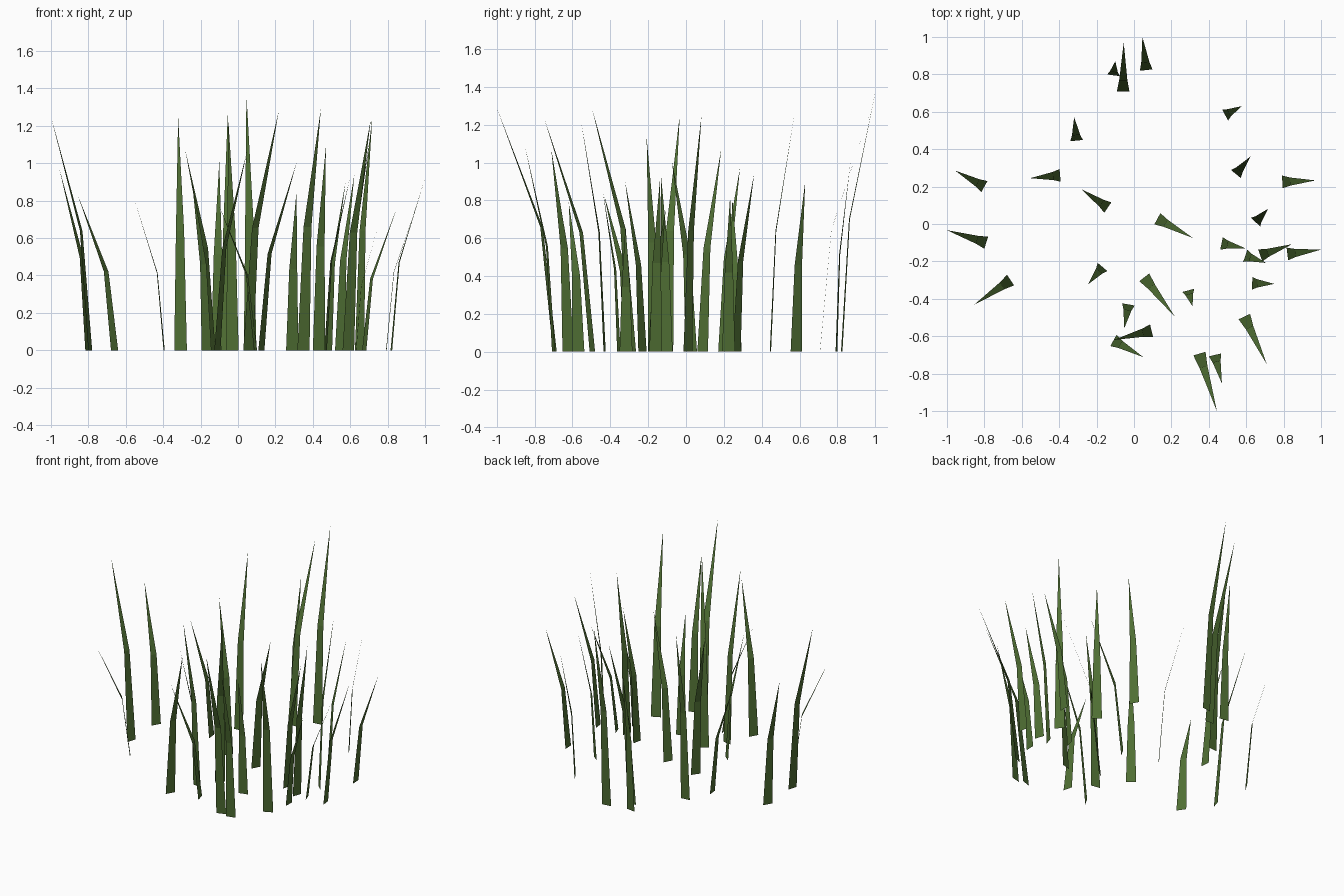
import bpy
from mathutils import Vector

# One flat green for all the grass
green = bpy.data.materials.new("grass_green")
green.diffuse_color = (0.08, 0.16, 0.034, 1)

BASE_WIDTH = 0.068
MID_WIDTH = 0.044
BEND_HEIGHT = 0.51   # share of the height at which a blade bends
BEND_LEAN = 0.23     # share of the lean reached at the bend

# Root x, root y, tip x, tip y, height
BLADES = [
    (-0.80, 0.20, -0.955, 0.285, 0.97),
    (-0.79, -0.10, -1.00, -0.033, 1.25),
    (-0.395, 0.26, -0.555, 0.245, 0.81),
    (-0.307, 0.446, -0.32, 0.572, 1.25),
    (-0.11, 0.795, -0.10, 0.87, 1.01),
    (-0.058, 0.708, -0.055, 0.97, 1.26),
    (0.065, 0.823, 0.045, 1.00, 1.37),
    (0.487, 0.583, 0.575, 0.63, 0.90),
    (0.545, 0.267, 0.622, 0.36, 0.94),
    (0.793, 0.225, 0.97, 0.233, 0.82),
    (0.82, -0.16, 1.00, -0.137, 0.92),
    (0.65, 0.01, 0.718, 0.082, 1.25),
    (0.125, 0.028, 0.315, -0.075, 1.01),
    (-0.14, 0.088, -0.282, 0.186, 1.07),
    (0.468, -0.104, 0.60, -0.132, 0.93),
    (0.595, -0.17, 0.705, -0.208, 1.13),
    (0.675, -0.168, 0.845, -0.108, 0.75),
    (0.632, -0.317, 0.75, -0.32, 0.67),
    (0.29, -0.355, 0.313, -0.44, 0.85),
    (-0.168, -0.23, -0.245, -0.322, 0.90),
    (0.055, -0.285, 0.218, -0.495, 1.28),
    (-0.66, -0.30, -0.855, -0.432, 0.825),
    (-0.03, -0.43, -0.052, -0.557, 1.235),
    (0.094, -0.57, -0.108, -0.62, 0.79),
    (-0.11, -0.623, 0.05, -0.712, 1.07),
    (0.59, -0.495, 0.71, -0.75, 1.235),
    (0.35, -0.693, 0.443, -1.00, 1.29),
    (0.433, -0.70, 0.47, -0.852, 1.09),
]


def grass_blade(name, rx, ry, tx, ty, height):
    """Single-sheet blade: tapered lower quad, bent upper triangle facing its lean."""
    root, tip = Vector((rx, ry, 0)), Vector((tx, ty, height))
    lean = Vector((tx - rx, ty - ry, 0))
    side = Vector((-lean.y, lean.x, 0)).normalized()
    bend = root + lean * BEND_LEAN + Vector((0, 0, height * BEND_HEIGHT))
    low, mid = side * BASE_WIDTH / 2, side * MID_WIDTH / 2
    mesh = bpy.data.meshes.new(name)
    mesh.from_pydata([root - low, root + low, bend + mid, bend - mid, tip], [],
                     [(0, 1, 2, 3), (3, 2, 4)])
    mesh.materials.append(green)
    bpy.context.collection.objects.link(bpy.data.objects.new(name, mesh))


# Scattered patch of blades
for i, blade in enumerate(BLADES, 1):
    grass_blade(f"grass_blade_{i:02d}", *blade)
